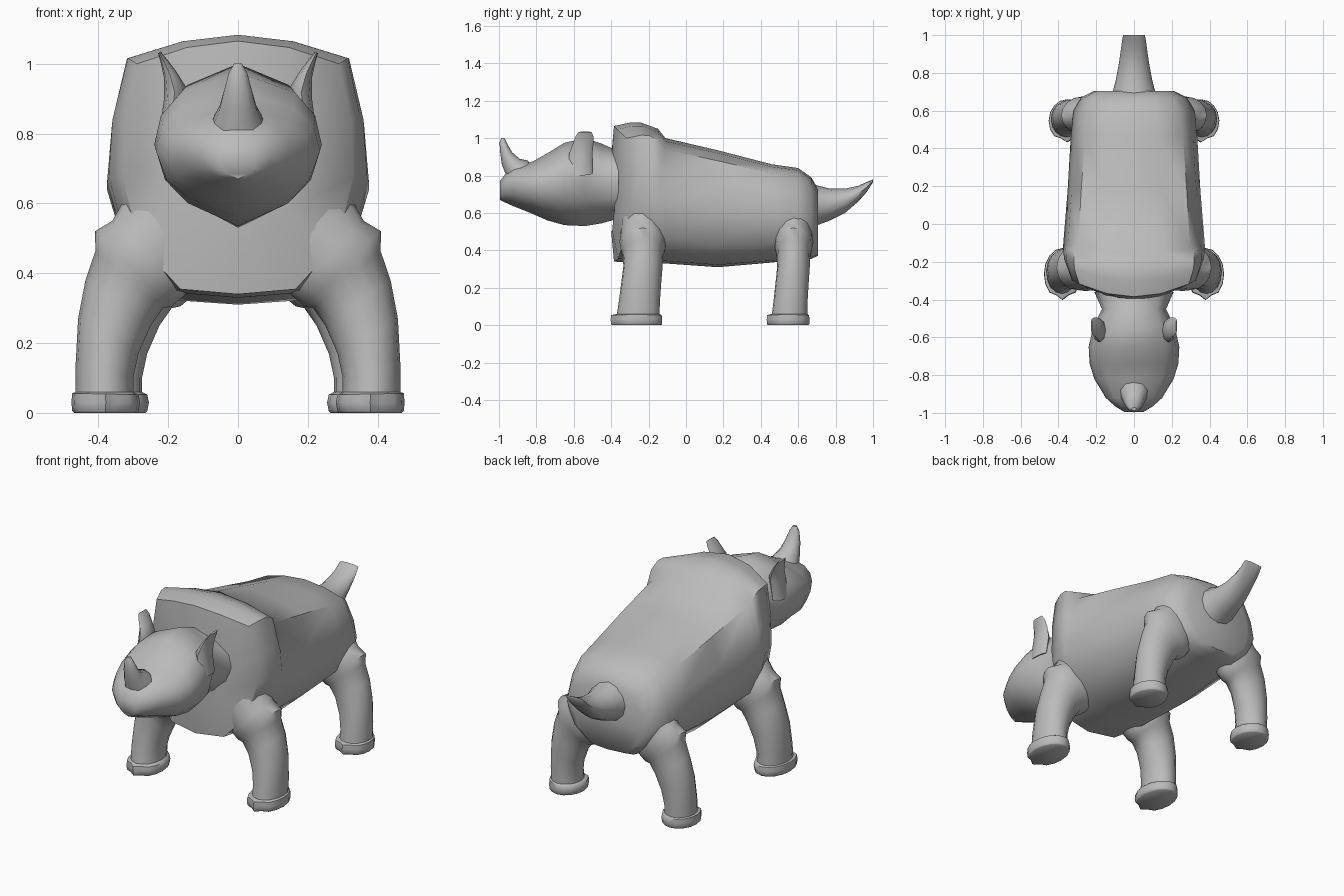
import bpy, bmesh
from math import sin, cos, tau, radians

if "Cube" in bpy.data.objects:
    bpy.data.objects.remove(bpy.data.objects["Cube"])

hide = bpy.data.materials.new("grey hide")
hide.use_nodes = True
hide.diffuse_color = (0.5, 0.5, 0.5, 1)
hide.node_tree.nodes["Principled BSDF"].inputs["Base Color"].default_value = (0.5, 0.5, 0.5, 1)


def loft(name, rings, angle=50):
    """Bridge equal rings of points, cap both ends, shade smooth."""
    bm = bmesh.new()
    loops = [[bm.verts.new(p) for p in ring] for ring in rings]
    n = len(loops[0])
    for a, b in zip(loops, loops[1:]):
        for i in range(n):
            j = (i + 1) % n
            bm.faces.new((a[i], a[j], b[j], b[i]))
    bm.faces.new(loops[0])
    bm.faces.new(loops[-1])
    bmesh.ops.recalc_face_normals(bm, faces=bm.faces)
    mesh = bpy.data.meshes.new(name)
    bm.to_mesh(mesh)
    bm.free()
    mesh.materials.append(hide)
    ob = bpy.data.objects.new(name, mesh)
    bpy.context.collection.objects.link(ob)
    bpy.ops.object.select_all(action='DESELECT')
    ob.select_set(True)
    bpy.context.view_layer.objects.active = ob
    bpy.ops.object.shade_smooth_by_angle(angle=radians(angle))
    return ob


def mirrored(half, y, bow=0):
    """Close a half outline of (x, z) from bottom centre to top centre."""
    pts = half + [(-x, z) for x, z in half[-2:0:-1]]
    return [(x, y + bow * x * x, z) for x, z in pts]


def oval(inner, outer, y0, y1, side=1, n=16, notch=1):
    """Tilted oval ring between two (x, z) points, with optional toe notches."""
    ring = []
    for i in range(n):
        a = tau * i / n
        k = notch if i in (11, 13) else 1
        t = 0.5 + 0.5 * cos(a) * k
        x = inner[0] + (outer[0] - inner[0]) * t
        z = inner[1] + (outer[1] - inner[1]) * t
        ring.append((side * x, (y0 + y1) / 2 + (y1 - y0) / 2 * sin(a) * k, z))
    return ring


# Torso: y, side half width, top half width, bottom, top, bow of the section
def torso_ring(y, w, wt, zb, zt, bow):
    h = zt - zb
    half = [(0, zb), (w * .5, zb + h * .02), (w * .86, zb + h * .2), (w, zb + h * .46),
            ((w + wt) / 2 + .015, zb + h * .68), (wt, zb + h * .91), (wt * .5, zb + h * .975), (0, zt)]
    return mirrored(half, y, bow)


torso = [(-.40, .16, .13, .50, .90, .9), (-.385, .33, .29, .34, 1.065, .8),
         (-.30, .355, .315, .335, 1.083, .6), (-.24, .37, .318, .33, 1.083, .4),
         (-.15, .375, .318, .33, 1.05, .1), (-.11, .375, .295, .33, 1.0, 0),
         (.17, .352, .28, .31, .935, 0), (.46, .335, .26, .335, .86, 0),
         (.60, .32, .24, .35, .84, 0), (.67, .28, .21, .355, .79, 0),
         (.705, .21, .16, .37, .73, 0)]
loft("torso", [torso_ring(*s) for s in torso])


# Head: y, half width, bottom, top
def head_ring(y, w, zb, zt):
    h = zt - zb
    shape = [(0, 0), (.6, .15), (.87, .3), (1, .53), (.92, .72), (.68, .87), (0, 1)]
    return mirrored([(w * x, zb + h * z) for x, z in shape], y)


head = [(-.36, .21, .57, .93), (-.45, .17, .545, .97), (-.54, .215, .53, 1.0),
        (-.65, .24, .535, .975), (-.74, .235, .56, .92), (-.82, .21, .595, .875),
        (-.92, .15, .635, .85), (-.965, .10, .655, .81), (-.995, .05, .67, .77)]
loft("head", [head_ring(*s) for s in head])

# Horn: half width, rear (y, z), front (y, z)
horn = [(.085, (-.82, .84), (-.955, .76)), (.07, (-.845, .88), (-.965, .81)),
        (.055, (-.89, .89), (-.985, .86)), (.042, (-.93, .925), (-.993, .92)),
        (.028, (-.955, .97), (-.997, .975)), (.012, (-.97, 1.0), (-.988, 1.0))]
horn_rings = []
for w, rear, front in horn:
    horn_rings.append([(y, x, z) for x, y, z in oval(rear, front, -w, w, n=10)])
loft("horn", horn_rings)

# Tail: y, half width, bottom, top, forward lean of the lower edge
tail = [(.60, .16, .46, .77), (.69, .115, .53, .75), (.77, .095, .56, .73),
        (.85, .08, .60, .73), (.92, .07, .66, .745), (.965, .064, .71, .765), (1.0, .058, .765, .78)]
tail_rings = []
for y, w, zb, zt in tail:
    m, r = (zb + zt) / 2, (zt - zb) / 2
    tail_rings.append([(w * cos(tau * i / 12), y, m + r * sin(tau * i / 12)) for i in range(12)])
loft("tail", tail_rings)

# Legs: inner (x, z), outer (x, z), depth centre shift, half depth
leg = [((.10, .40), (.31, .64), 0, .12), ((.155, .335), (.36, .55), 0, .125),
       ((.19, .305), (.41, .52), 0, .12), ((.215, .30), (.408, .465), 0, .108),
       ((.25, .25), (.437, .38), 0, .105), ((.285, .17), (.458, .27), -.01, .107),
       ((.30, .10), (.465, .14), -.02, .11), ((.30, .06), (.465, .06), -.025, .114)]
foot = [((.285, .052), (.475, .056), -.035, .135), ((.28, .03), (.477, .03), -.035, .138),
        ((.285, .005), (.475, .005), -.035, .136), ((.29, 0), (.47, 0), -.035, .13)]


def build_leg(name, side, cy, dx, depth):
    rings = []
    for notch, rows in ((1, leg), (.88, foot)):
        for (xi, zi), (xo, zo), dy, r in rows:
            mid = cy + dy * depth
            rings.append(oval((xi + dx, zi), (xo + dx, zo), mid - r * depth,
                              mid + r * depth, side, notch=notch))
    loft(name, rings)


for side, label in ((1, "left"), (-1, "right")):
    build_leg("front_leg_" + label, side, -.23, 0, 1)
    build_leg("rear_leg_" + label, side, .575, -.025, .83)

    # Ears: thin cupped blades leaning outward
    ear = [((.17, .82), (.225, .80), -.63, -.50), ((.15, .935), (.212, .90), -.625, -.50),
           ((.178, .98), (.212, .96), -.605, -.495), ((.205, 1.015), (.222, 1.005), -.59, -.495),
           ((.221, 1.035), (.229, 1.03), -.575, -.505)]
    loft("ear_" + label, [oval(*row, side, n=8) for row in ear])
